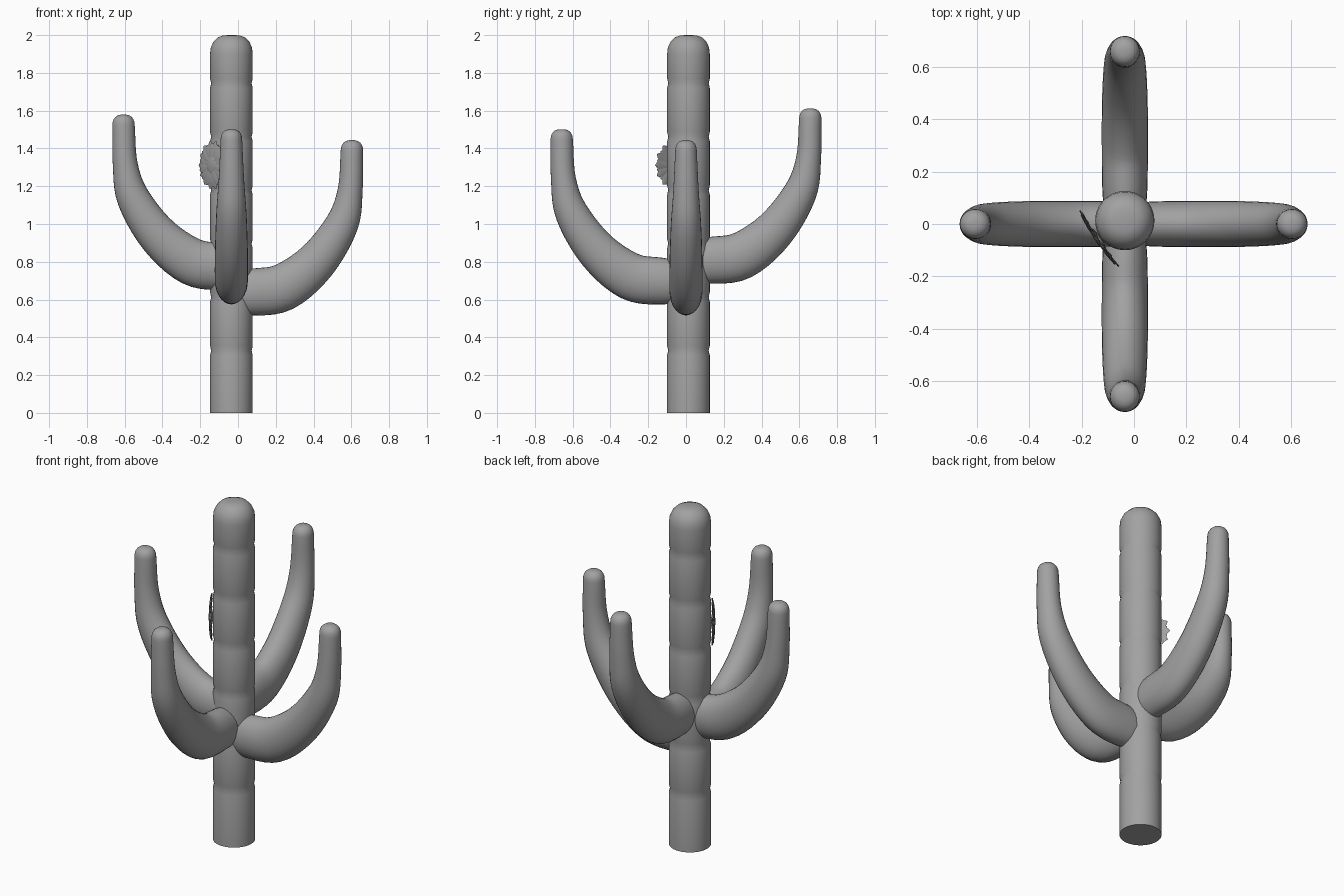
import bpy, bmesh
from math import sin, cos, pi
from mathutils import Vector, Matrix

cube = bpy.data.objects.get("Cube")
if cube:
    bpy.data.objects.remove(cube, do_unlink=True)

grey = bpy.data.materials.new("plain_grey")
grey.use_nodes = True
COLOUR = (0.36, 0.36, 0.36, 1)
grey.diffuse_color = COLOUR
grey.node_tree.nodes["Principled BSDF"].inputs["Base Color"].default_value = COLOUR


def finish(name, bm, matrix=Matrix(), angle=40):
    """Turn a bmesh into a smooth-shaded object."""
    bmesh.ops.recalc_face_normals(bm, faces=bm.faces)
    mesh = bpy.data.meshes.new(name)
    bm.to_mesh(mesh)
    bm.free()
    mesh.materials.append(grey)
    obj = bpy.data.objects.new(name, mesh)
    obj.matrix_world = matrix
    bpy.context.collection.objects.link(obj)
    bpy.ops.object.select_all(action='DESELECT')
    obj.select_set(True)
    bpy.context.view_layer.objects.active = obj
    bpy.ops.object.shade_smooth_by_angle(angle=angle * pi / 180)
    return obj


def loft(rings):
    """Skin a list of rings and close both ends."""
    bm = bmesh.new()
    loops = [[bm.verts.new(p) for p in ring] for ring in rings]
    n = len(loops[0])
    for a, b in zip(loops, loops[1:]):
        for i in range(n):
            j = (i + 1) % n
            bm.faces.new((a[i], a[j], b[j], b[i]))
    bm.faces.new(loops[0])
    bm.faces.new(loops[-1])
    return bm


def smooth_path(points, steps):
    """Catmull-Rom samples through the points."""
    pts = [Vector(p) for p in points]
    pts = [2 * pts[0] - pts[1]] + pts + [2 * pts[-1] - pts[-2]]
    out = []
    for a, b, c, d in zip(pts, pts[1:], pts[2:], pts[3:]):
        for k in range(steps):
            t = k / steps
            out.append(0.5 * (2 * b + (c - a) * t + (2 * a - 5 * b + 4 * c - d) * t * t
                              + (3 * b - a - 3 * c + d) * t ** 3))
    return out + [pts[-2]]


# Trunk: column with shallow ring creases and a rounded top
R = 0.113
profile = [(R, 0)]
for k in range(6):
    z = 0.33 + 0.283 * k
    profile += [(R, z - 0.025), (R - 0.006, z), (R, z + 0.025)]
profile += [(R, 1.9), (0.109, 1.935), (0.095, 1.965), (0.072, 1.988), (0.045, 1.998), (0.015, 2)]
SIDES = 40
trunk = loft([[(r * cos(2 * pi * i / SIDES), r * sin(2 * pi * i / SIDES), z)
               for i in range(SIDES)] for r, z in profile])
finish("trunk", trunk, Matrix.Translation((-0.035, 0.013, 0)))

# Arm stations: distance out, height, half thickness, half width
STATIONS = [(-0.02, 0, 0.11, 0.078), (0.08, 0, 0.124, 0.086), (0.24, 0.025, 0.125, 0.088),
            (0.415, 0.16, 0.108, 0.087), (0.55, 0.36, 0.088, 0.08),
            (0.594, 0.54, 0.066, 0.067), (0.603, 0.75, 0.059, 0.057)]


def arm(name, angle, place, out, height):
    path = smooth_path(STATIONS, 5)
    # rounded tip
    tip = path[-1]
    for k in range(1, 6):
        a = k * pi / 11
        s = cos(a) ** 0.7
        path.append(Vector((tip.x, tip.y + 0.054 * sin(a), tip.z * s, tip.w * s)))
    rings = []
    for i, p in enumerate(path):
        q, r = path[max(i - 1, 0)], path[min(i + 1, len(path) - 1)]
        tangent = Vector((r.x - q.x, r.y - q.y)).normalized()
        ring = []
        for k in range(28):
            a = 2 * pi * k / 28
            h = p.z * cos(a)
            ring.append((p.x + out - tangent.y * h, p.w * sin(a), p.y + tangent.x * h))
        rings.append(ring)
    matrix = Matrix.Translation((*place, height)) @ Matrix.Rotation(angle, 4, 'Z')
    finish(name, loft(rings), matrix)


arm("left_arm", 0, (0, 0), 0, 0.64)
arm("back_arm", pi / 2, (-0.035, 0), 0.055, 0.808)
arm("right_arm", pi, (0, 0), 0.003, 0.775)
arm("front_arm", -pi / 2, (-0.035, 0), 0.055, 0.698)

# Flower: flat against the trunk, facing the front right
normal = Vector((-0.825, -0.565, 0)).normalized()
up = Vector((0, 0, 1))
side = up.cross(normal)
frame = Matrix((side, up, normal)).transposed().to_4x4()
frame.translation = Vector((-0.132, -0.055, 1.312))

# Two layers of pointed petals
OUTLINE = [(0.03, 0.006), (0.07, 0.018), (0.1, 0.022), (0.12, 0.014), (0.13, 0.003)]
petals = bmesh.new()
for layer, scale in enumerate((1, 0.9)):
    for k in range(14):
        a = 2 * pi * (k + layer / 2) / 14
        spin = Matrix.Rotation(a, 4, 'Z')
        lift = 0.002 + 0.005 * layer + 0.002 * (k % 2)
        rows = []
        for r, w in OUTLINE:
            z = lift + 0.004 * sin(r * 30)
            rows.append([petals.verts.new(spin @ Vector((r * scale, y, z + dz)))
                         for y, dz in ((-w, 0), (0, -0.003), (w, 0), (0, 0.003))])
        for p, q in zip(rows, rows[1:]):
            for i in range(4):
                j = (i + 1) % 4
                petals.faces.new((p[i], p[j], q[j], q[i]))
        petals.faces.new(rows[0])
        petals.faces.new(rows[-1])
finish("flower_petals", petals, frame, 30)

# Flower centre: low dome
centre = bmesh.new()
bmesh.ops.create_uvsphere(centre, u_segments=24, v_segments=10, radius=1,
                          matrix=Matrix.Translation((0, 0, 0.006)) @ Matrix.Diagonal((0.052, 0.052, 0.012, 1)))
finish("flower_centre", centre, frame)
